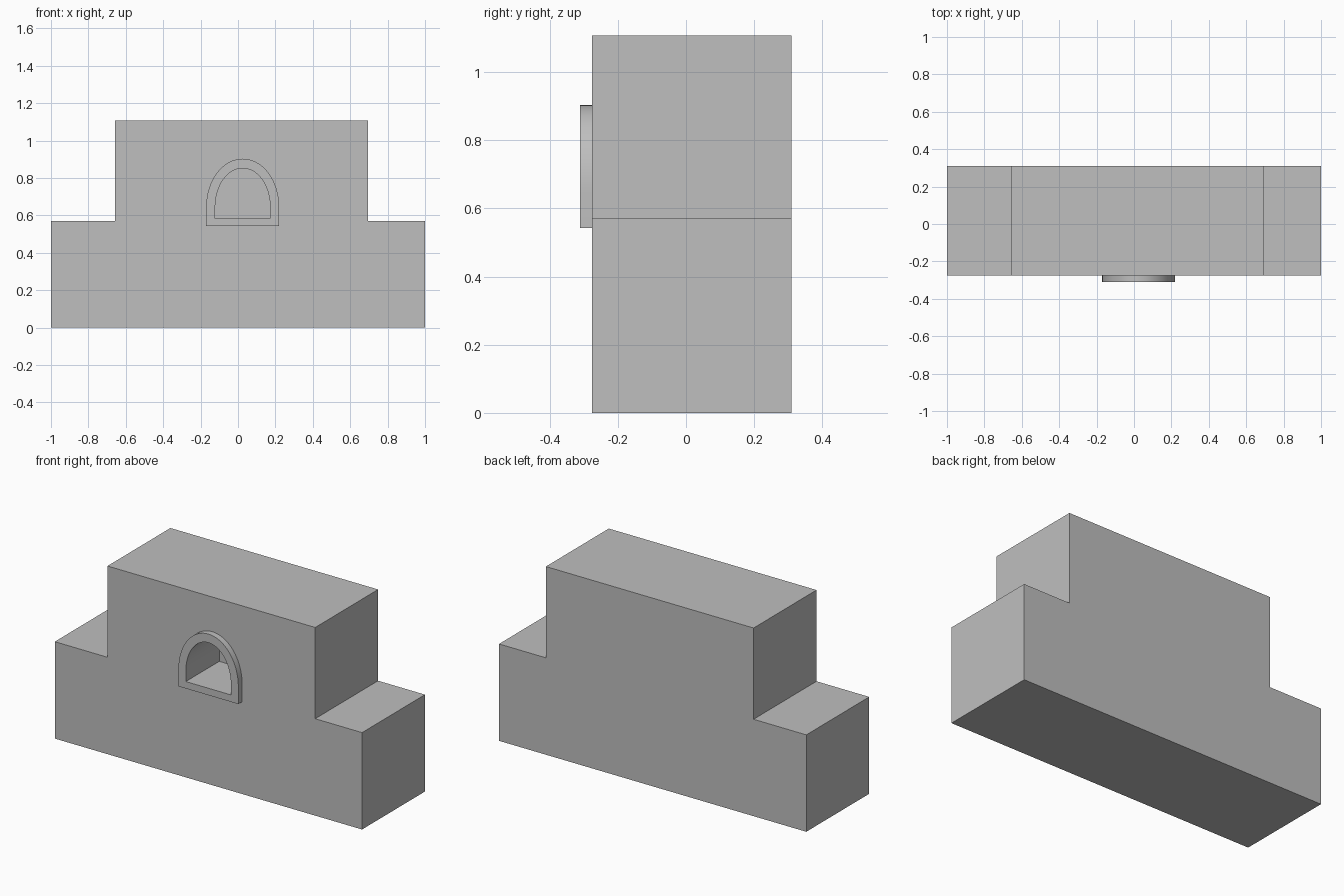
import bpy
import bmesh
from math import pi, cos, sin, radians

if "Cube" in bpy.data.objects:
    bpy.data.objects.remove(bpy.data.objects["Cube"])

FRONT, BACK, LIP, NICHE_END = -0.275, 0.31, -0.311, 0.0
ARCH_X, SPRING_Z = 0.025, 0.645

stone = bpy.data.materials.new("plain_grey")
stone.use_nodes = True
grey = (0.52, 0.52, 0.52, 1)
stone.diffuse_color = grey
stone.node_tree.nodes["Principled BSDF"].inputs["Base Color"].default_value = grey


def prism(name, outline, y0, y1):
    """Extrude an x-z outline from y0 to y1."""
    bm = bmesh.new()
    face = bm.faces.new([bm.verts.new((x, y0, z)) for x, z in outline])
    new = bmesh.ops.extrude_face_region(bm, geom=[face])["geom"]
    moved = [v for v in new if isinstance(v, bmesh.types.BMVert)]
    bmesh.ops.translate(bm, verts=moved, vec=(0, y1 - y0, 0))
    bmesh.ops.recalc_face_normals(bm, faces=bm.faces[:])
    mesh = bpy.data.meshes.new(name)
    bm.to_mesh(mesh)
    bm.free()
    mesh.materials.append(stone)
    ob = bpy.data.objects.new(name, mesh)
    bpy.context.collection.objects.link(ob)
    return ob


def arch(half_width, bottom, top, steps=32):
    """Flat sill with a half-ellipse on short straight jambs."""
    pts = [(ARCH_X - half_width, bottom), (ARCH_X + half_width, bottom)]
    for i in range(steps + 1):
        a = pi * i / steps
        pts.append((ARCH_X + half_width * cos(a),
                    SPRING_Z + (top - SPRING_Z) * sin(a)))
    return pts


# Stepped wall block with a raised middle
body = prism("stepped_body", [
    (-1, 0), (1, 0), (1, 0.57), (0.695, 0.57), (0.695, 1.107),
    (-0.657, 1.107), (-0.657, 0.57), (-1, 0.57)], FRONT, BACK)

# Raised arched surround
frame = prism("arch_surround", arch(0.195, 0.543, 0.903), LIP, FRONT)

# Arched niche cut through the surround into the wall
cutter = prism("niche_cutter", arch(0.147, 0.584, 0.852), LIP - 0.1, NICHE_END)
cutter.hide_render = True

for ob in (body, frame):
    cut = ob.modifiers.new("niche", "BOOLEAN")
    cut.operation = "DIFFERENCE"
    cut.solver = "EXACT"
    cut.object = cutter
    bpy.ops.object.select_all(action="DESELECT")
    ob.select_set(True)
    bpy.context.view_layer.objects.active = ob
    bpy.ops.object.modifier_apply(modifier=cut.name)
    bpy.ops.object.shade_smooth_by_angle(angle=radians(30))

bpy.data.objects.remove(cutter)
